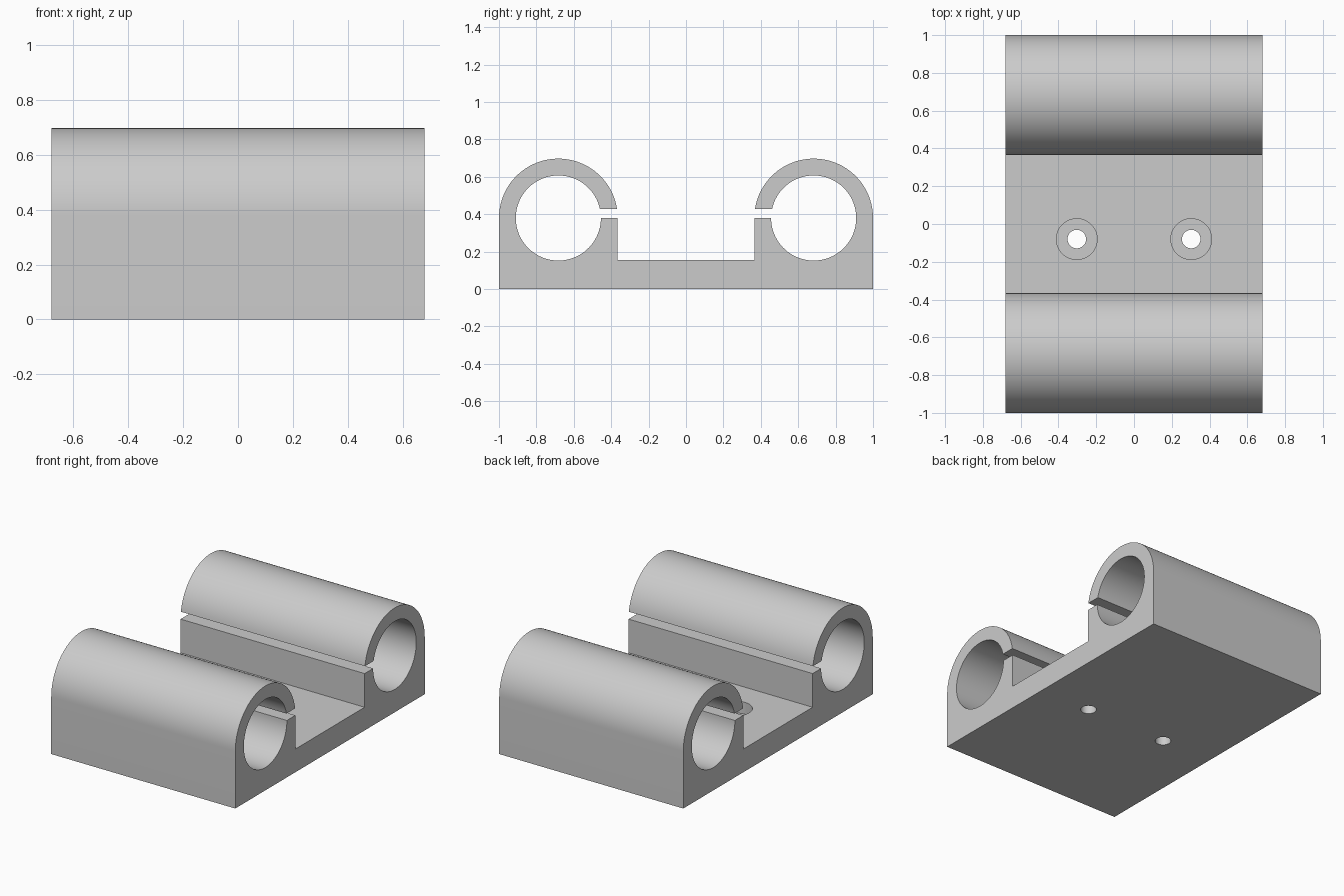
import bpy, bmesh
from math import sin, cos, asin, pi

cube = bpy.data.objects.get("Cube")
if cube:
    bpy.data.objects.remove(cube, do_unlink=True)

WIDTH = 1.36                       # length along the rods
FLOOR = 0.155                      # plate thickness
CY, CZ = 0.6825, 0.38              # rod centre
OUTER, BORE, SLIT = 0.3175, 0.2275, 0.048

grey = bpy.data.materials.new("light_grey")
grey.use_nodes = True
colour = (0.6, 0.6, 0.6, 1)
grey.diffuse_color = colour
grey.node_tree.nodes["Principled BSDF"].inputs["Base Color"].default_value = colour


def arc(radius, start, end, steps):
    angles = [start + (end - start) * i / steps for i in range(steps + 1)]
    return [(CY + radius * cos(a), CZ + radius * sin(a)) for a in angles]


def make_object(name, bm):
    bmesh.ops.recalc_face_normals(bm, faces=bm.faces)
    mesh = bpy.data.meshes.new(name)
    bm.to_mesh(mesh)
    bm.free()
    mesh.materials.append(grey)
    obj = bpy.data.objects.new(name, mesh)
    bpy.context.collection.objects.link(obj)
    return obj


# Half profile: inner wall, bore, slit, outer shell, outside wall
half = [(CY - OUTER, FLOOR), (CY - OUTER, CZ)]
half += arc(BORE, -pi, pi - asin(SLIT / BORE), 80)
half += arc(OUTER, pi - asin(SLIT / OUTER), 0, 48)
half.append((CY + OUTER, 0))
profile = half + [(-y, z) for y, z in reversed(half)]

# Extrude the mirrored profile along x
bm = bmesh.new()
face = bm.faces.new([bm.verts.new((-WIDTH / 2, y, z)) for y, z in profile])
moved = bmesh.ops.extrude_face_region(bm, geom=[face], use_keep_orig=True)["geom"]
bmesh.ops.translate(bm, vec=(WIDTH, 0, 0),
                    verts=[v for v in moved if isinstance(v, bmesh.types.BMVert)])
holder = make_object("double_rod_holder", bm)


# Screw holes with flat recesses for the heads
def cut_cylinder(name, x, radius, bottom, top):
    bm = bmesh.new()
    bmesh.ops.create_cone(bm, cap_ends=True, segments=48, radius1=radius,
                          radius2=radius, depth=top - bottom)
    bmesh.ops.translate(bm, verts=bm.verts, vec=(x, -0.08, (top + bottom) / 2))
    cutter = make_object(name, bm)
    cutter.hide_render = True
    mod = holder.modifiers.new(name, "BOOLEAN")
    mod.operation, mod.solver, mod.object = "DIFFERENCE", "EXACT", cutter
    bpy.ops.object.modifier_apply(modifier=mod.name)
    bpy.data.objects.remove(cutter, do_unlink=True)


bpy.ops.object.select_all(action="DESELECT")
holder.select_set(True)
bpy.context.view_layer.objects.active = holder
for x in (-0.303, 0.303):
    cut_cylinder("screw_hole", x, 0.049, -0.1, 0.3)
    cut_cylinder("screw_head_recess", x, 0.108, FLOOR - 0.08, 0.3)

bpy.ops.object.shade_smooth_by_angle(angle=pi / 6)
